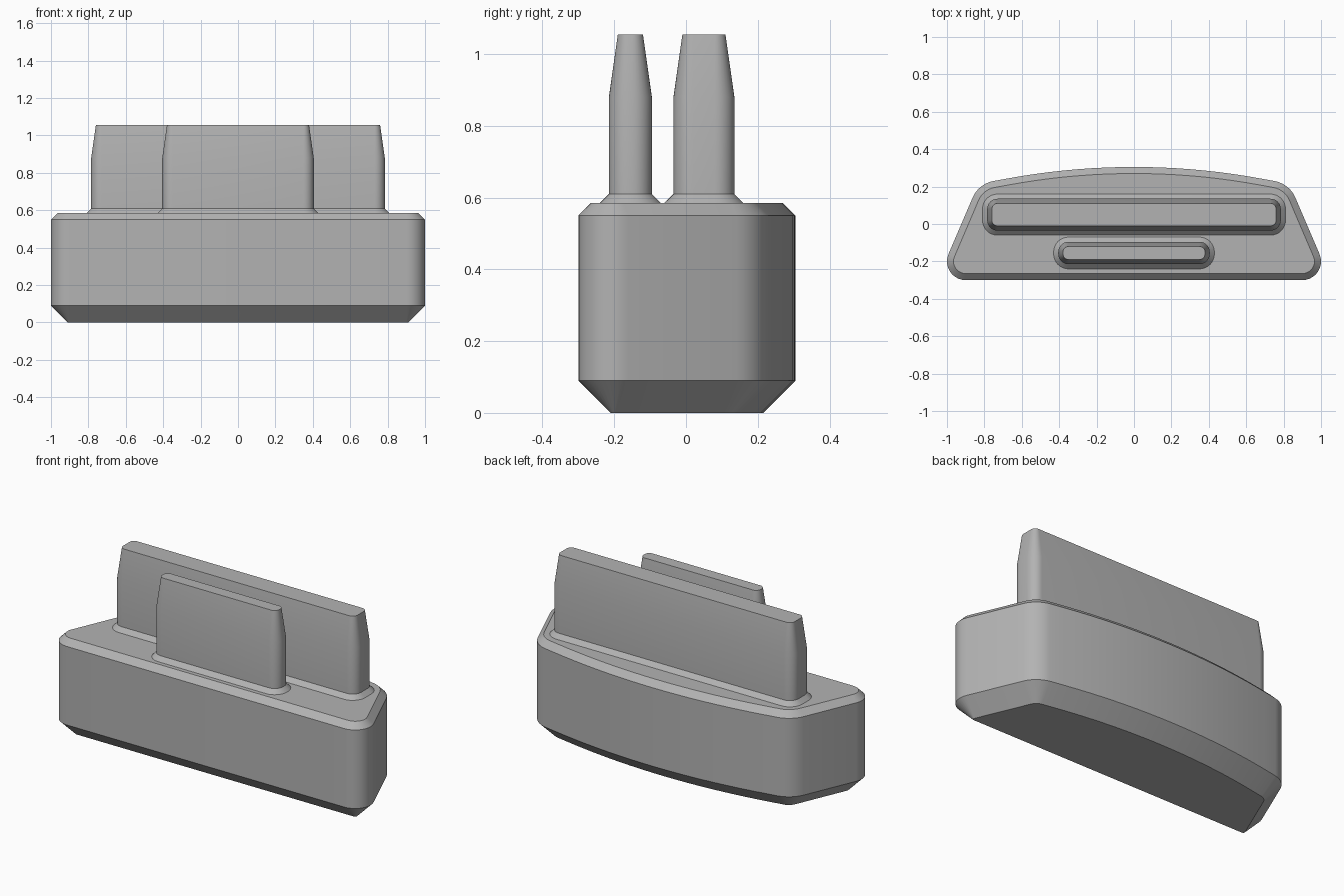
import bpy, bmesh, math

if "Cube" in bpy.data.objects:
    bpy.data.objects.remove(bpy.data.objects["Cube"])

grey = bpy.data.materials.new("grey")
grey.diffuse_color = (0.45, 0.45, 0.45, 1)
grey.use_nodes = True
grey.node_tree.nodes["Principled BSDF"].inputs["Base Color"].default_value = grey.diffuse_color


def arc(cx, cy, r, a0, a1, n):
    """Points on an arc, angles in degrees."""
    angles = [math.radians(a0 + (a1 - a0) * i / n) for i in range(n + 1)]
    return [(cx + r * math.cos(a), cy + r * math.sin(a)) for a in angles]


def base_outline(d):
    """Bow-backed outline inset by d: every arc keeps its centre."""
    half = arc(0.90, -0.20, 0.10 - d, -90, 23.2, 10)          # front corner
    half += arc(0.725, 0.082, 0.15 - d, 23.2, 78.35, 8)       # back corner
    half += arc(0, -3.435, 3.74 - d, 78.35, 90, 10)[1:]       # bowed back
    return half + [(-x, y) for x, y in half[-2::-1]]


def blade_outline(hx, hy, cy, r, d):
    """Rounded rectangle grown by d."""
    pts = []
    for sx, sy, a in ((1, 1, 0), (-1, 1, 90), (-1, -1, 180), (1, -1, 270)):
        pts += arc(sx * (hx - r), cy + sy * (hy - r), r + d, a, a + 90, 8)
    return pts


def loft(name, sections):
    """Skin a stack of (z, outline) sections and cap both ends."""
    bm = bmesh.new()
    rings = [[bm.verts.new((x, y, z)) for x, y in pts] for z, pts in sections]
    n = len(rings[0])
    for lo, hi in zip(rings, rings[1:]):
        for i in range(n):
            j = (i + 1) % n
            bm.faces.new((lo[i], lo[j], hi[j], hi[i]))
    bm.faces.new(rings[0][::-1])
    bm.faces.new(rings[-1])
    mesh = bpy.data.meshes.new(name)
    bm.to_mesh(mesh)
    bm.free()
    mesh.materials.append(grey)
    ob = bpy.data.objects.new(name, mesh)
    bpy.context.collection.objects.link(ob)
    bpy.ops.object.select_all(action='DESELECT')
    ob.select_set(True)
    bpy.context.view_layer.objects.active = ob
    bpy.ops.object.shade_smooth_by_angle(angle=math.radians(30))


# Base block with a deep lower chamfer and a small upper one
loft("base", [(z, base_outline(d)) for z, d in
              ((0, 0.09), (0.09, 0), (0.55, 0), (0.585, 0.035))])

# Upright blades: flared foot, straight wall, tapered tip
for name, hx, hy, cy in (("back_blade", 0.785, 0.085, 0.05),
                         ("front_blade", 0.405, 0.06, -0.155)):
    loft(name, [(z, blade_outline(hx, hy, cy, 0.055, d)) for z, d in
                ((0.58, 0.025), (0.585, 0.025), (0.61, 0), (0.88, 0), (1.055, -0.025))])
